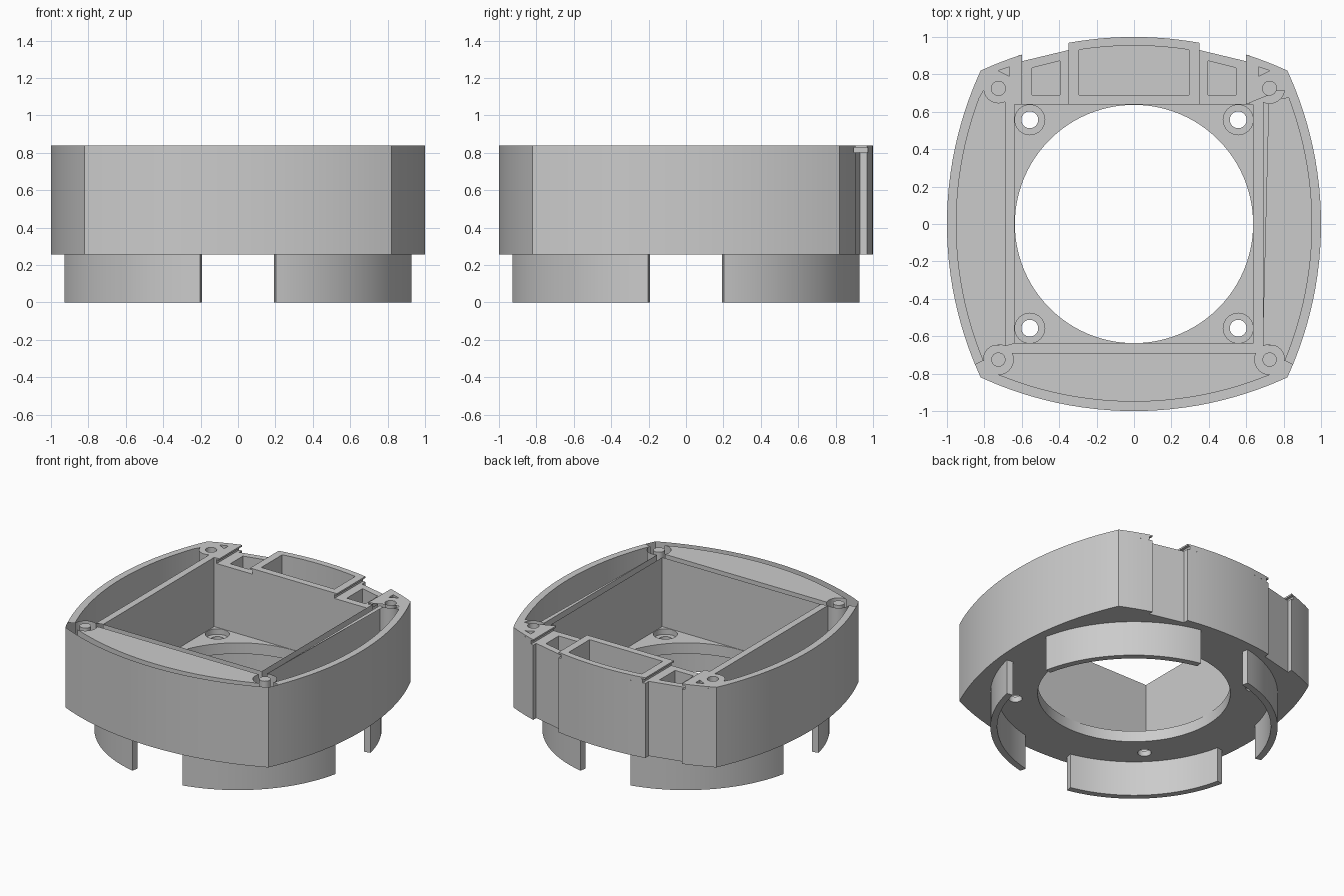
import bpy, bmesh
from math import sin, cos, radians, sqrt
from mathutils import Vector
from mathutils.geometry import tessellate_polygon

old = bpy.data.objects.get("Cube")
if old:
    bpy.data.objects.remove(old, do_unlink=True)

# Main heights
BASE, BORE, FLOOR, SOCKET = 0.255, 0.295, 0.335, 0.45
SHELF, LIP, TOP = 0.80, 0.828, 0.84
BOW = 1.958                      # radius of the bowed outer sides
CORNER, BOSS, SCREW = 0.82, 0.725, 0.557
CAVITY = 0.64

grey = bpy.data.materials.new("plain grey")
grey.use_nodes = True
colour = (0.6, 0.6, 0.6, 1)
grey.diffuse_color = colour
grey.node_tree.nodes["Principled BSDF"].inputs["Base Color"].default_value = colour


# Outline helpers
def arc(cx, cy, r, a0, a1, n):
    angles = [radians(a0 + (a1 - a0) * i / n) for i in range(n + 1)]
    return [(cx + r * cos(a), cy + r * sin(a)) for a in angles]


def circle(cx, cy, r, n=32):
    return arc(cx, cy, r, 0, 360, n)[:-1]


def rect(x0, x1, y0, y1):
    return [(x0, y0), (x1, y0), (x1, y1), (x0, y1)]


def turn(points, quarters):
    for _ in range(quarters):
        points = [(-y, x) for x, y in points]
    return points


def flip(points):
    return [(-x, y) for x, y in reversed(points)]


def reach(t, inset=0.0):
    """Distance of a bowed side from the centre line."""
    return sqrt((BOW - inset) ** 2 - t * t) + 1 - BOW


def bow(t0, t1, n, inset=0.0):
    """Bowed side facing +x, between two y positions."""
    ts = [t0 + (t1 - t0) * i / n for i in range(n + 1)]
    return [(reach(t, inset), t) for t in ts]


# Surface helpers
def wall(bm, loop, z0, z1, hole=False):
    """Upright wall along a loop, facing out, or in for a hole."""
    pairs = list(zip(loop, loop[1:] + loop[:1]))
    area = sum(a[0] * b[1] - b[0] * a[1] for a, b in pairs)
    for a, b in pairs:
        if (area > 0) == hole:
            a, b = b, a
        bm.faces.new([bm.verts.new(p) for p in
                      ((*a, z0), (*b, z0), (*b, z1), (*a, z1))])


def cap(bm, loops, z, up=True):
    """Flat face bounded by the first loop, with the others as holes."""
    flat = [p for loop in loops for p in loop]
    rings = [[Vector((x, y, 0)) for x, y in loop] for loop in loops]
    for tri in tessellate_polygon(rings):
        face = bm.faces.new([bm.verts.new((*flat[i], z)) for i in tri])
        face.normal_update()
        if (face.normal.z > 0) != up:
            face.normal_flip()


def finish(bm, name):
    bmesh.ops.remove_doubles(bm, verts=bm.verts, dist=0.0001)
    mesh = bpy.data.meshes.new(name)
    bm.to_mesh(mesh)
    bm.free()
    mesh.materials.append(grey)
    ob = bpy.data.objects.new(name, mesh)
    bpy.context.collection.objects.link(ob)
    return ob


# Outer outline: three bowed sides, and a back with two stepped recesses
sides = []
for q in (2, 3, 0):
    sides += turn(bow(-CORNER, CORNER, 24), q)[:-1]
half_back = (turn(bow(-CORNER, -0.6, 4), 1) + [(0.6, 0.87), (0.35, 0.93)]
             + turn(bow(-0.35, 0, 6), 1))
outline = sides + half_back + flip(half_back)[1:-1]


def rim(x):
    """Upper wall running round the cavity, open at the back beyond x."""
    inner = [(x, CAVITY), (CAVITY, CAVITY), (CAVITY, -CAVITY),
             (-CAVITY, -CAVITY), (-CAVITY, CAVITY), (-x, CAVITY)]
    return (turn(bow(x, CORNER, 4), 1)[:-1] + sides
            + turn(bow(-CORNER, -x, 4), 1) + inner)


def block(x):
    """Raised block in the middle of the back."""
    return [(-x, CAVITY), (x, CAVITY)] + turn(bow(-x, x, 12), 1)


# Side pockets, curved round the screw bosses
boss_arc = arc(BOSS, BOSS, 0.08, 4, -116, 10)
pocket = (bow(-0.735, 0.735, 24, 0.05) + boss_arc
          + [(x, -y) for x, y in reversed(boss_arc)])
side_pockets = [turn(pocket, q) for q in (0, 2, 3)]
block_pocket = [(-0.295, 0.69), (0.295, 0.69)] + turn(bow(-0.295, 0.295, 8, 0.046), 1)
shelf_pocket = [(0.395, 0.69), (0.545, 0.69), (0.545, 0.835), (0.395, 0.872)]
triangle = [(0.665, 0.79), (0.725, 0.82), (0.665, 0.84)]
triangles = [triangle, flip(triangle)]

# Round features at the four corners
signs = [(sx, sy) for sx in (-1, 1) for sy in (-1, 1)]
sockets = [circle(sx * BOSS, sy * BOSS, 0.038) for sx, sy in signs]
bores = [circle(sx * SCREW, sy * SCREW, 0.08) for sx, sy in signs]
holes = [circle(sx * SCREW, sy * SCREW, 0.045) for sx, sy in signs]
opening = circle(0, 0, 0.637, 96)
square = rect(-CAVITY, CAVITY, -CAVITY, CAVITY)

bm = bmesh.new()
# Underside, outer wall, round opening and cavity
cap(bm, [outline, opening] + holes, BASE, up=False)
wall(bm, outline, BASE, SHELF)
wall(bm, opening, BASE, FLOOR, hole=True)
cap(bm, [square, opening] + bores, FLOOR)
wall(bm, square, FLOOR, SHELF, hole=True)

# Counterbored floor holes
for bore, hole in zip(bores, holes):
    wall(bm, hole, BASE, BORE, hole=True)
    cap(bm, [bore, hole], BORE)
    wall(bm, bore, BORE, FLOOR, hole=True)

# Blind pockets and screw sockets open at the top
for loop in side_pockets + triangles + [block_pocket]:
    wall(bm, loop, FLOOR, TOP, hole=True)
    cap(bm, [loop], FLOOR)
for loop in sockets:
    wall(bm, loop, SOCKET, TOP, hole=True)
    cap(bm, [loop], SOCKET)

# Lowered shelves with a slide groove on each edge
shelf = [(0.33, CAVITY), (0.62, CAVITY), (0.62, reach(0.62)), (0.6, reach(0.6)),
         (0.6, 0.87), (0.35, 0.93), (0.35, reach(0.35)), (0.33, reach(0.33))]
for side in (list, flip):
    cap(bm, [side(shelf), side(shelf_pocket)], SHELF)
    wall(bm, side(shelf_pocket), FLOOR, SHELF, hole=True)
    cap(bm, [side(shelf_pocket)], FLOOR)
    for x0, x1 in ((0.33, 0.35), (0.6, 0.62)):
        lip = [(x0, CAVITY), (x1, CAVITY), (x1, reach(x1)), (x0, reach(x0))]
        cap(bm, [side(lip)], LIP, up=False)

# Upper walls above shelf level, and the top faces
for loop in (rim(0.62), block(0.33)):
    wall(bm, loop, SHELF, LIP)
for loop in (rim(0.6), block(0.35)):
    wall(bm, loop, LIP, TOP)
cap(bm, [rim(0.6)] + side_pockets + sockets + triangles, TOP)
cap(bm, [block(0.35), block_pocket], TOP)
parts = [finish(bm, "housing")]

# Four curved feet under the corners
foot = arc(0, 0, 0.95, 12.3, 77.7, 24) + arc(0, 0, 0.905, 77.7, 12.3, 24)
names = ("back_left_foot", "back_right_foot", "front_right_foot", "front_left_foot")
for q, name in enumerate(names):
    bm = bmesh.new()
    loop = turn(foot, q)
    wall(bm, loop, 0, BASE)
    cap(bm, [loop], 0, up=False)
    cap(bm, [loop], BASE)
    parts.append(finish(bm, name))

# Smooth the curved walls and keep the edges crisp
bpy.ops.object.select_all(action="DESELECT")
for ob in parts:
    ob.select_set(True)
bpy.context.view_layer.objects.active = parts[0]
bpy.ops.object.shade_smooth_by_angle(angle=radians(20))
